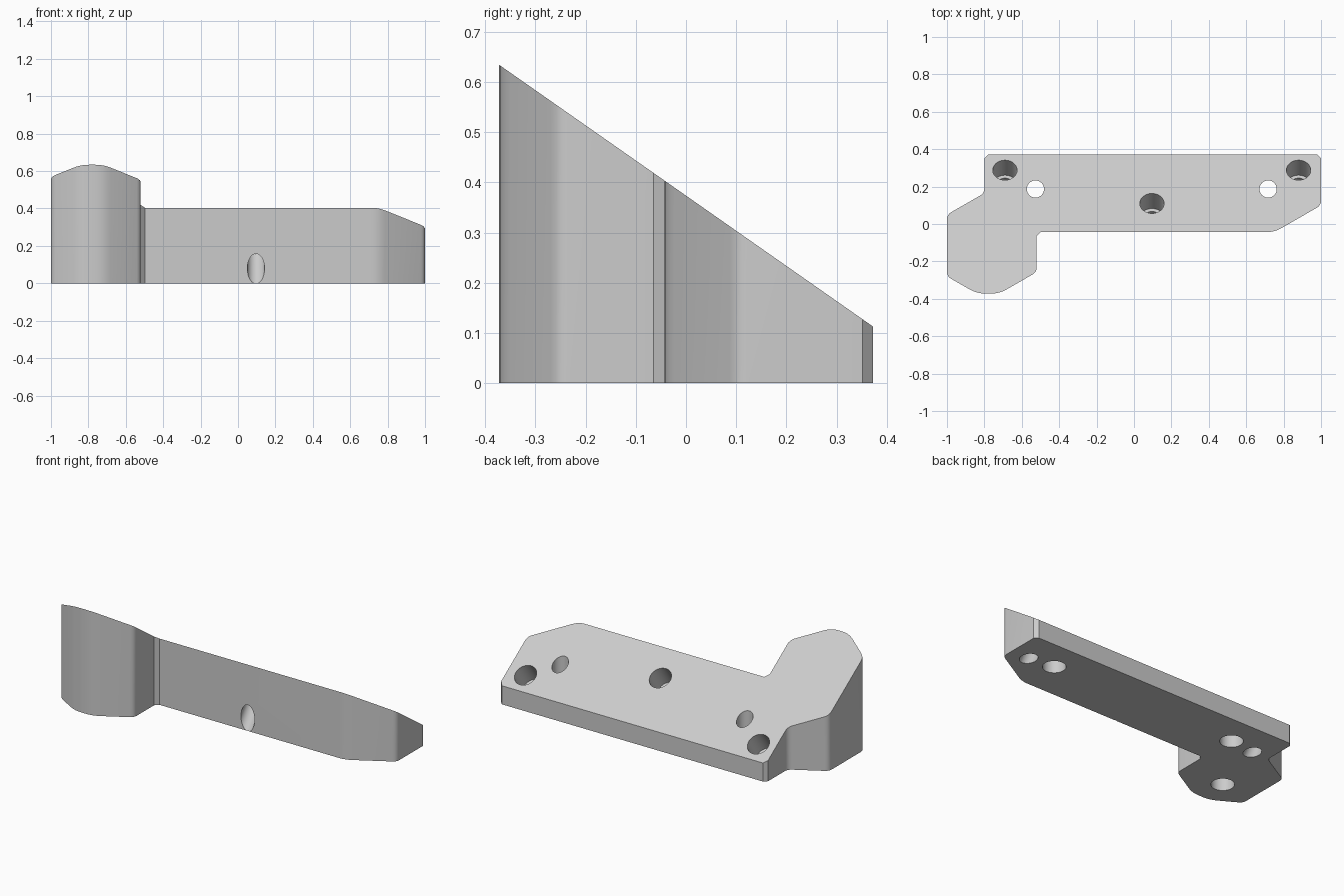
import bpy, bmesh
from mathutils import Vector

cube = bpy.data.objects.get("Cube")
if cube:
    bpy.data.objects.remove(cube, do_unlink=True)

TOP, SLOPE = 0.3735, 0.7          # sloped top: z = TOP - SLOPE * y
UP = Vector((0, 0, 1))
NORMAL = Vector((0, SLOPE, 1)).normalized()


def top_z(y):
    return TOP - SLOPE * y


# Outline corners: x, y, corner cut length, steps (1 = flat chamfer)
BACK, FRONT, TOE = 0.372, -0.043, -0.372
corners = [
    (-0.8, BACK, 0.02, 1), (-0.8, 0.165, 0.025, 4), (-1, 0.05, 0.025, 4),
    (-1, -0.28, 0.025, 4), (-0.84, TOE, 0.045, 4), (-0.72, TOE, 0.045, 4),
    (-0.52, -0.257, 0.025, 4), (-0.52, FRONT, 0.022, 1),
    (0.752, FRONT, 0.04, 4), (1, 0.1, 0.025, 4), (1, BACK, 0.02, 1),
]


def outline(points):
    result = []
    for i, (x, y, cut, steps) in enumerate(points):
        p = Vector((x, y))
        before = Vector(points[i - 1][:2])
        after = Vector(points[(i + 1) % len(points)][:2])
        a = p + (before - p).normalized() * cut
        b = p + (after - p).normalized() * cut
        for k in range(steps + 1):
            t = k / steps
            mid = a.lerp(b, t) if steps == 1 else a.lerp(p, t).lerp(p.lerp(b, t), t)
            result.append(mid)
    return result


def make_object(name, bm):
    bmesh.ops.recalc_face_normals(bm, faces=bm.faces)
    mesh = bpy.data.meshes.new(name)
    bm.to_mesh(mesh)
    bm.free()
    obj = bpy.data.objects.new(name, mesh)
    bpy.context.collection.objects.link(obj)
    return obj


# Wedge-shaped body: extruded outline with a sloped top
bm = bmesh.new()
base = bm.faces.new([bm.verts.new((p.x, p.y, 0)) for p in outline(corners)])
extruded = bmesh.ops.extrude_face_region(bm, geom=[base], use_keep_orig=True)
for v in extruded["geom"]:
    if isinstance(v, bmesh.types.BMVert):
        v.co.z = top_z(v.co.y)
body = make_object("bracket_body", bm)

grey = bpy.data.materials.new("light_grey")
grey.use_nodes = True
grey.diffuse_color = (0.6, 0.6, 0.6, 1)
grey.node_tree.nodes["Principled BSDF"].inputs["Base Color"].default_value = grey.diffuse_color
body.data.materials.append(grey)


def drill(start, axis, low, high, radius):
    """Cut a round hole between two distances along an axis."""
    bm = bmesh.new()
    bmesh.ops.create_cone(bm, cap_ends=True, segments=40, radius1=radius,
                          radius2=radius, depth=high - low)
    turn = UP.rotation_difference(axis).to_matrix()
    centre = Vector(start) + axis * (low + high) / 2
    for v in bm.verts:
        v.co = turn @ v.co + centre
    cutter = make_object("hole_cutter", bm)
    cutter.hide_render = True
    mod = body.modifiers.new("hole", "BOOLEAN")
    mod.operation = "DIFFERENCE"
    mod.solver = "EXACT"
    mod.object = cutter
    bpy.ops.object.modifier_apply(modifier=mod.name)
    bpy.data.objects.remove(cutter, do_unlink=True)


bpy.ops.object.select_all(action="DESELECT")
bpy.context.view_layer.objects.active = body
body.select_set(True)

# Counterbored screw holes square to the sloped top
for x, y in ((-0.69, 0.288), (0.88, 0.288), (0.096, 0.11)):
    start = (x, y, top_z(y))
    drill(start, NORMAL, -0.14, 0.1, 0.065)
    drill(start, NORMAL, -0.5, 0.05, 0.046)

# Upright holes, counterbored from below
for x in (-0.527, 0.717):
    drill((x, 0.187, 0), UP, -0.1, 0.12, 0.064)
    drill((x, 0.187, 0), UP, -0.05, 0.6, 0.046)

# Blind hole under the foot
drill((-0.79, -0.2, 0), UP, -0.1, 0.15, 0.064)

bpy.ops.object.shade_smooth_by_angle(angle=0.42)
